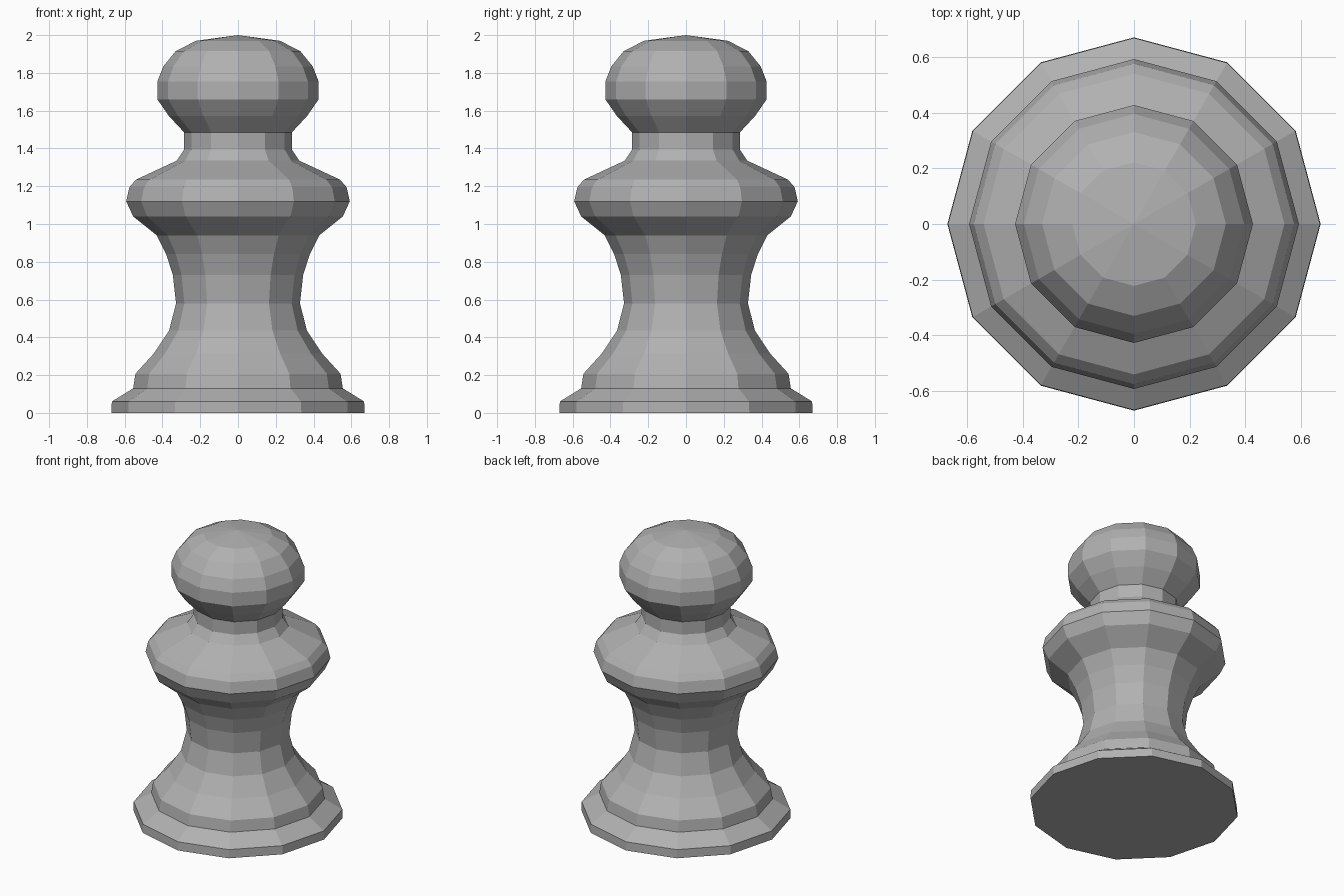
import bpy, bmesh
from math import tau
from mathutils import Vector

if "Cube" in bpy.data.objects:
    bpy.data.objects.remove(bpy.data.objects["Cube"])

SIDES = 12

# Half profile (radius, height), from base centre to top of the head
base = [(0, 0), (0.67, 0), (0.668, 0.06), (0.555, 0.13), (0.543, 0.207)]
stem = [(0.445, 0.315), (0.365, 0.435), (0.328, 0.58), (0.345, 0.73),
        (0.38, 0.84), (0.43, 0.94)]
collar = [(0.555, 1.04), (0.592, 1.12), (0.575, 1.195), (0.54, 1.235),
          (0.325, 1.335), (0.285, 1.395), (0.285, 1.485)]
head = [(0.366, 1.572), (0.427, 1.66), (0.427, 1.755), (0.395, 1.835),
        (0.33, 1.915), (0.222, 1.97), (0, 2.0)]

# Dark grey finish
grey = bpy.data.materials.new("dark_grey")
grey.diffuse_color = (0.44, 0.44, 0.44, 1)
grey.use_nodes = True
grey.node_tree.nodes["Principled BSDF"].inputs["Base Color"].default_value = grey.diffuse_color


def lathe(name, profile):
    """Spin a half profile around z into a closed, flat-shaded solid."""
    bm = bmesh.new()
    verts = [bm.verts.new((r, 0, z)) for r, z in profile]
    edges = [bm.edges.new(pair) for pair in zip(verts, verts[1:])]
    bmesh.ops.spin(bm, geom=verts + edges, cent=Vector(), axis=(0, 0, 1),
                   angle=tau, steps=SIDES)
    bmesh.ops.remove_doubles(bm, verts=bm.verts, dist=1e-4)
    bmesh.ops.recalc_face_normals(bm, faces=bm.faces)
    mesh = bpy.data.meshes.new(name)
    bm.to_mesh(mesh)
    bm.free()
    mesh.materials.append(grey)
    obj = bpy.data.objects.new(name, mesh)
    bpy.context.collection.objects.link(obj)
    return obj


# One continuous turned piece
lathe("chess_pawn", base + stem + collar + head)
